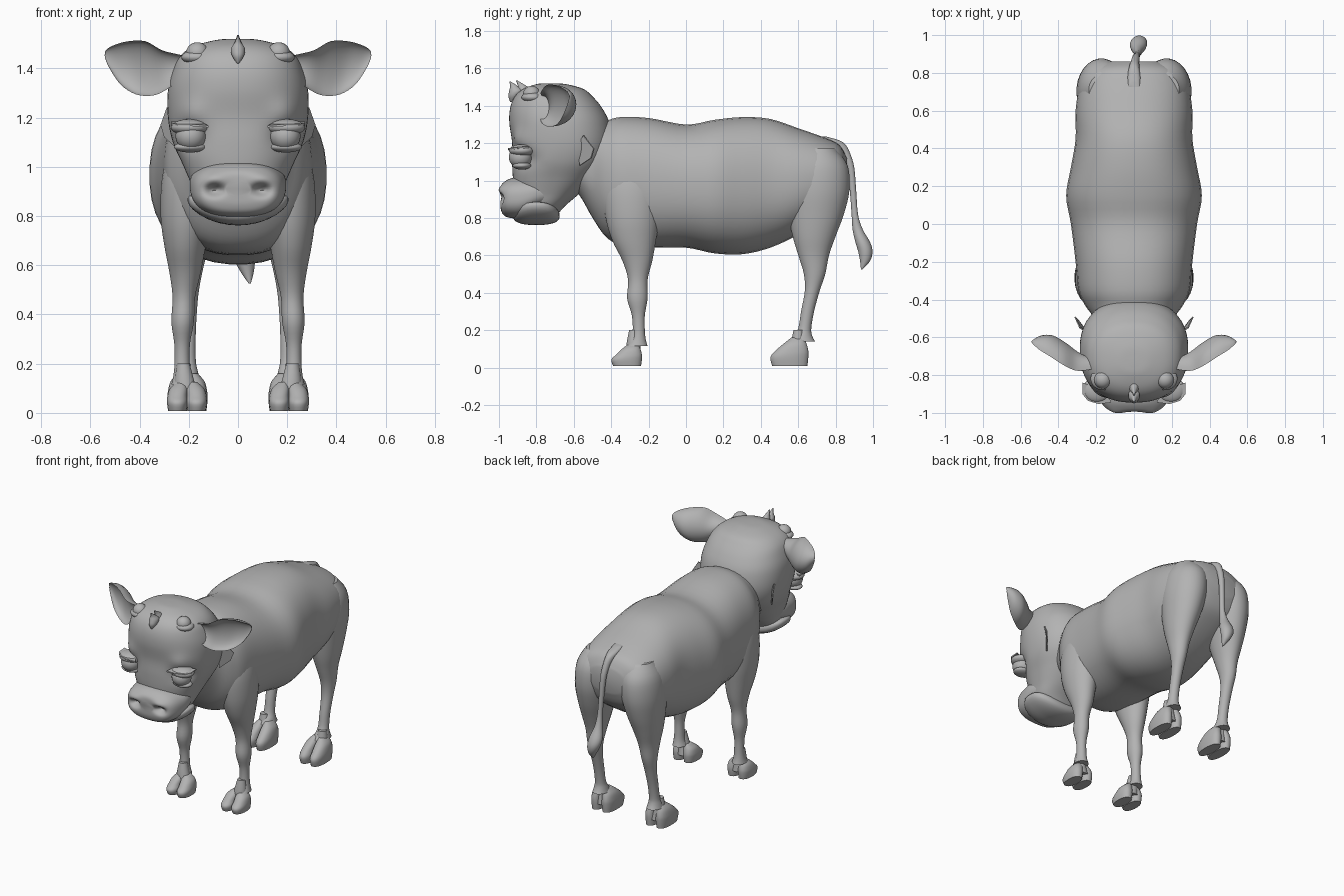
import bpy, bmesh, math
from mathutils import Vector

grey = bpy.data.materials.new("soft_grey")
grey.diffuse_color = (0.45, 0.45, 0.45, 1)


def finish(name, bm, mirror=False, angle=50):
    bmesh.ops.recalc_face_normals(bm, faces=bm.faces[:])
    me = bpy.data.meshes.new(name)
    bm.to_mesh(me)
    bm.free()
    me.materials.append(grey)
    ob = bpy.data.objects.new(name, me)
    bpy.context.collection.objects.link(ob)
    bpy.ops.object.select_all(action='DESELECT')
    ob.select_set(True)
    bpy.context.view_layer.objects.active = ob
    bpy.ops.object.shade_smooth_by_angle(angle=math.radians(angle))
    if mirror:
        m = ob.modifiers.new("mirror", 'MIRROR')
        m.use_mirror_merge = False
    return ob


def spline(rows, k):
    """Smoothly interpolate rows of numbers."""
    out = []
    for i in range(len(rows) - 1):
        a, b, c, d = (rows[max(0, min(len(rows) - 1, i + j))] for j in (-1, 0, 1, 2))
        for s in range(k):
            t = s / k
            out.append([q + 0.5 * t * (r - p + t * (2 * p - 5 * q + 4 * r - u + t * (3 * (q - r) + u - p)))
                        for p, q, r, u in zip(a, b, c, d)])
    return out + [list(rows[-1])]


def loft(name, rows, axis='z', p=2.0, n=28, k=4, mirror=False, angle=50, shape=None):
    """Rows: station, low, high, centre x, half width."""
    bm = bmesh.new()
    rings = []
    for s, lo, hi, cx, hw in spline(rows, k):
        ring = []
        for i in range(n):
            t = 2 * math.pi * (i + 0.5) / n
            c, d = math.cos(t), math.sin(t)
            x = cx + hw * math.copysign(abs(c) ** (2 / p), c)
            v = (lo + hi) / 2 + (hi - lo) / 2 * math.copysign(abs(d) ** (2 / p), d)
            co = Vector((x, v, s)) if axis == 'z' else Vector((x, s, v))
            ring.append(bm.verts.new(shape(co) if shape else co))
        rings.append(ring)
    for a, b in zip(rings, rings[1:]):
        for i in range(n):
            bm.faces.new((a[i], a[(i + 1) % n], b[(i + 1) % n], b[i]))
    bm.faces.new(rings[0])
    bm.faces.new(rings[-1])
    return finish(name, bm, mirror, angle)


def ball(name, centre, size, p=2.0, mirror=False, shape=None, seg=32):
    """Rounded box to ellipsoid; larger p is squarer."""
    bm = bmesh.new()
    bmesh.ops.create_uvsphere(bm, u_segments=seg, v_segments=seg // 2, radius=1)
    for v in bm.verts:
        r = sum(abs(c) ** p for c in v.co) ** (-1 / p)
        v.co = Vector([o + c * r * s for o, c, s in zip(centre, v.co, size)])
        if shape:
            v.co = shape(v.co)
    return finish(name, bm, mirror)


# Barrel, shoulders, neck and rump
loft("body", [
    (-0.64, 0.98, 1.22, 0, 0.14), (-0.57, 0.92, 1.28, 0, 0.18), (-0.50, 0.80, 1.31, 0, 0.21),
    (-0.43, 0.70, 1.32, 0, 0.26), (-0.35, 0.655, 1.34, 0, 0.295), (-0.20, 0.64, 1.335, 0, 0.31),
    (0.0, 0.64, 1.30, 0, 0.335), (0.15, 0.61, 1.325, 0, 0.36), (0.30, 0.605, 1.34, 0, 0.335),
    (0.45, 0.64, 1.33, 0, 0.31), (0.60, 0.71, 1.28, 0, 0.31), (0.74, 0.80, 1.23, 0, 0.285),
    (0.82, 0.87, 1.19, 0, 0.23), (0.86, 0.96, 1.12, 0, 0.13)], 'y', 2.3, 40)

# Front legs with flared fetlock
loft("front_leg", [
    (1.08, -0.40, -0.16, 0.20, 0.08), (0.95, -0.44, -0.13, 0.205, 0.105), (0.80, -0.43, -0.14, 0.21, 0.105),
    (0.68, -0.395, -0.16, 0.215, 0.085), (0.57, -0.34, -0.18, 0.215, 0.064), (0.47, -0.31, -0.205, 0.22, 0.046),
    (0.37, -0.315, -0.205, 0.225, 0.046), (0.28, -0.29, -0.22, 0.227, 0.032), (0.20, -0.285, -0.22, 0.227, 0.031),
    (0.15, -0.295, -0.215, 0.227, 0.036), (0.115, -0.32, -0.205, 0.225, 0.046)], mirror=True)

# Hind legs with full thighs
loft("hind_leg", [
    (1.17, 0.62, 0.80, 0.15, 0.09), (1.08, 0.55, 0.865, 0.165, 0.125), (0.95, 0.53, 0.875, 0.175, 0.13),
    (0.82, 0.545, 0.845, 0.185, 0.11), (0.70, 0.57, 0.80, 0.195, 0.085), (0.60, 0.60, 0.765, 0.20, 0.062),
    (0.50, 0.63, 0.745, 0.205, 0.047), (0.41, 0.635, 0.715, 0.205, 0.038), (0.30, 0.615, 0.685, 0.205, 0.033),
    (0.21, 0.60, 0.67, 0.205, 0.034), (0.17, 0.575, 0.675, 0.205, 0.042), (0.14, 0.55, 0.69, 0.205, 0.05)],
    mirror=True)

# Cloven hooves and pasterns
for part, y, x, h, ln in (("front", -0.40, 0.207, 0.125, 0.165), ("hind", 0.45, 0.205, 0.16, 0.205)):
    for side, dx in (("inner", -0.039), ("outer", 0.039)):
        loft(f"{part}_{side}_hoof", [
            (0.008, y + 0.01, y + ln - 0.005, x + dx, 0.038), (0.04 * h / 0.12, y, y + ln, x + dx, 0.043),
            (0.55 * h, y + 0.025, y + ln, x + dx, 0.041), (0.8 * h, y + 0.35 * ln, y + ln * 0.95, x + dx * 0.85, 0.036),
            (h, y + 0.55 * ln, y + ln * 0.88, x + dx * 0.6, 0.018)], n=20, p=2.3, mirror=True)
    py = y + ln * 0.73
    loft(f"{part}_pastern", [(0.05, py - 0.045, py + 0.045, x, 0.05), (0.12, py - 0.04, py + 0.035, x + 0.01, 0.042),
                             (0.2, py - 0.025, py + 0.03, x + 0.015, 0.026)], n=20, mirror=True)

# Skull narrowing to the jaw, with eye sockets and brow bulges
def sockets(co):
    if co.y < -0.75:
        g = lambda z, r: math.exp(-((abs(co.x) - 0.195) ** 2 + (co.z - z) ** 2) / r ** 2)
        co.y += 0.03 * g(1.12, 0.055) - 0.025 * g(1.215, 0.06)
    return co

loft("head", [
    (0.80, -0.86, -0.70, 0, 0.10), (0.86, -0.89, -0.65, 0, 0.16), (0.93, -0.91, -0.57, 0, 0.19),
    (1.01, -0.925, -0.49, 0, 0.225), (1.10, -0.93, -0.42, 0, 0.265), (1.20, -0.93, -0.395, 0, 0.285),
    (1.31, -0.945, -0.41, 0, 0.285), (1.39, -0.94, -0.45, 0, 0.265), (1.45, -0.915, -0.50, 0, 0.235),
    (1.49, -0.87, -0.55, 0, 0.18), (1.515, -0.80, -0.64, 0, 0.09), (1.52, -0.75, -0.71, 0, 0.02)],
    p=2.3, n=64, k=6, shape=sockets)

# Muzzle with dented nostrils
def nostrils(co):
    if co.y < -0.85:
        co.y += 0.045 * math.exp(-((abs(co.x) - 0.095) / 0.034) ** 2 - ((co.z - 0.905) / 0.022) ** 2)
        co.y -= 0.012 * math.exp(-((abs(co.x) - 0.095) / 0.05) ** 2 - ((co.z - 0.95) / 0.025) ** 2)
    return co

loft("muzzle", [
    (-0.993, 0.88, 0.94, 0, 0.05), (-0.99, 0.845, 0.97, 0, 0.11), (-0.975, 0.815, 0.99, 0, 0.15),
    (-0.94, 0.80, 1.01, 0, 0.175), (-0.88, 0.80, 1.02, 0, 0.19), (-0.80, 0.84, 1.02, 0, 0.195),
    (-0.70, 0.88, 1.0, 0, 0.17)], 'y', 2.5, 64, 5, shape=nostrils)

# Lower jaw with upturned corners
def smile(co):
    co.z += 1.3 * co.x * co.x
    return co

ball("lower_jaw", (0, -0.80, 0.812), (0.205, 0.125, 0.05), 2.6, shape=smile)

# Eyes and heavy lids
ball("eye", (0.192, -0.885, 1.125), (0.062, 0.062, 0.06), mirror=True)
ball("upper_lid", (0.195, -0.878, 1.16), (0.078, 0.068, 0.034), mirror=True)
ball("lower_lid", (0.195, -0.878, 1.08), (0.065, 0.05, 0.022), mirror=True)


def plate(name, pts, thick, mirror=True):
    bm = bmesh.new()
    f = bm.faces.new([bm.verts.new(q) for q in pts])
    r = bmesh.ops.extrude_face_region(bm, geom=[f])
    bmesh.ops.translate(bm, verts=[e for e in r["geom"] if isinstance(e, bmesh.types.BMVert)], vec=thick)
    return finish(name, bm, mirror, 30)


# Lashes sweep around the outer lid
plate("eyelash", [(0.12, -0.945, 1.16), (0.19, -0.953, 1.165), (0.245, -0.935, 1.165), (0.273, -0.90, 1.17),
                  (0.272, -0.84, 1.175), (0.22, -0.86, 1.175), (0.14, -0.90, 1.17)], (0, 0, 0.008))
# Cheek hair flaps
plate("cheek_tuft", [(0.255, -0.57, 1.08), (0.30, -0.51, 1.12), (0.315, -0.495, 1.17), (0.29, -0.55, 1.24),
                     (0.255, -0.575, 1.2)], (-0.004, 0.006, 0))

# Cupped ears
bm = bmesh.new()
n, rings = 24, []
for x, y, z, h, d in spline([
        (0.20, -0.765, 1.41, 0.04, 0.06), (0.25, -0.775, 1.405, 0.055, 0.075), (0.30, -0.775, 1.395, 0.08, 0.10),
        (0.36, -0.745, 1.40, 0.11, 0.115), (0.43, -0.70, 1.402, 0.108, 0.11), (0.49, -0.665, 1.415, 0.08, 0.075),
        (0.53, -0.635, 1.44, 0.035, 0.025), (0.541, -0.625, 1.448, 0.006, 0.005)], 4):
    ring = []
    for i in range(n):
        t = 2 * math.pi * i / n
        s = math.sin(t)
        ring.append(bm.verts.new((x + 0.15 * h * math.cos(t), y + d * (s if s > 0 else -0.55 * s), z + h * math.cos(t))))
    rings.append(ring)
for a, b in zip(rings, rings[1:]):
    for i in range(n):
        bm.faces.new((a[i], a[(i + 1) % n], b[(i + 1) % n], b[i]))
bm.faces.new(rings[0])
bm.faces.new(rings[-1])
finish("ear", bm, True)

# Horn buds
ball("horn_bud", (0.165, -0.825, 1.462), (0.046, 0.046, 0.044), mirror=True)
ball("horn_base", (0.165, -0.82, 1.445), (0.065, 0.06, 0.03), mirror=True)

# Forelock of curled spikes
loft("front_lock", [(1.42, -0.94, -0.925, 0, 0.004), (1.45, -0.95, -0.89, 0, 0.025), (1.48, -0.945, -0.87, 0, 0.03),
                    (1.505, -0.94, -0.90, 0, 0.014), (1.53, -0.945, -0.938, 0, 0.003)], n=10)
loft("rear_lock", [(1.46, -0.91, -0.82, 0, 0.03), (1.49, -0.90, -0.83, 0, 0.024), (1.51, -0.90, -0.86, 0, 0.013),
                   (1.535, -0.91, -0.902, 0, 0.003)], n=10)

# Tail with a drooping tuft
loft("tail", [
    (0.525, 0.935, 0.943, 0.048, 0.004), (0.57, 0.93, 0.985, 0.038, 0.026), (0.62, 0.92, 0.998, 0.028, 0.042),
    (0.67, 0.905, 0.985, 0.022, 0.044), (0.74, 0.89, 0.945, 0.02, 0.026), (0.82, 0.885, 0.92, 0.02, 0.017),
    (0.95, 0.875, 0.91, 0.015, 0.017), (1.07, 0.86, 0.90, 0.01, 0.02), (1.14, 0.825, 0.88, 0.005, 0.023),
    (1.19, 0.76, 0.855, 0, 0.03), (1.215, 0.71, 0.82, 0, 0.034), (1.235, 0.68, 0.75, 0, 0.03)], n=16)
